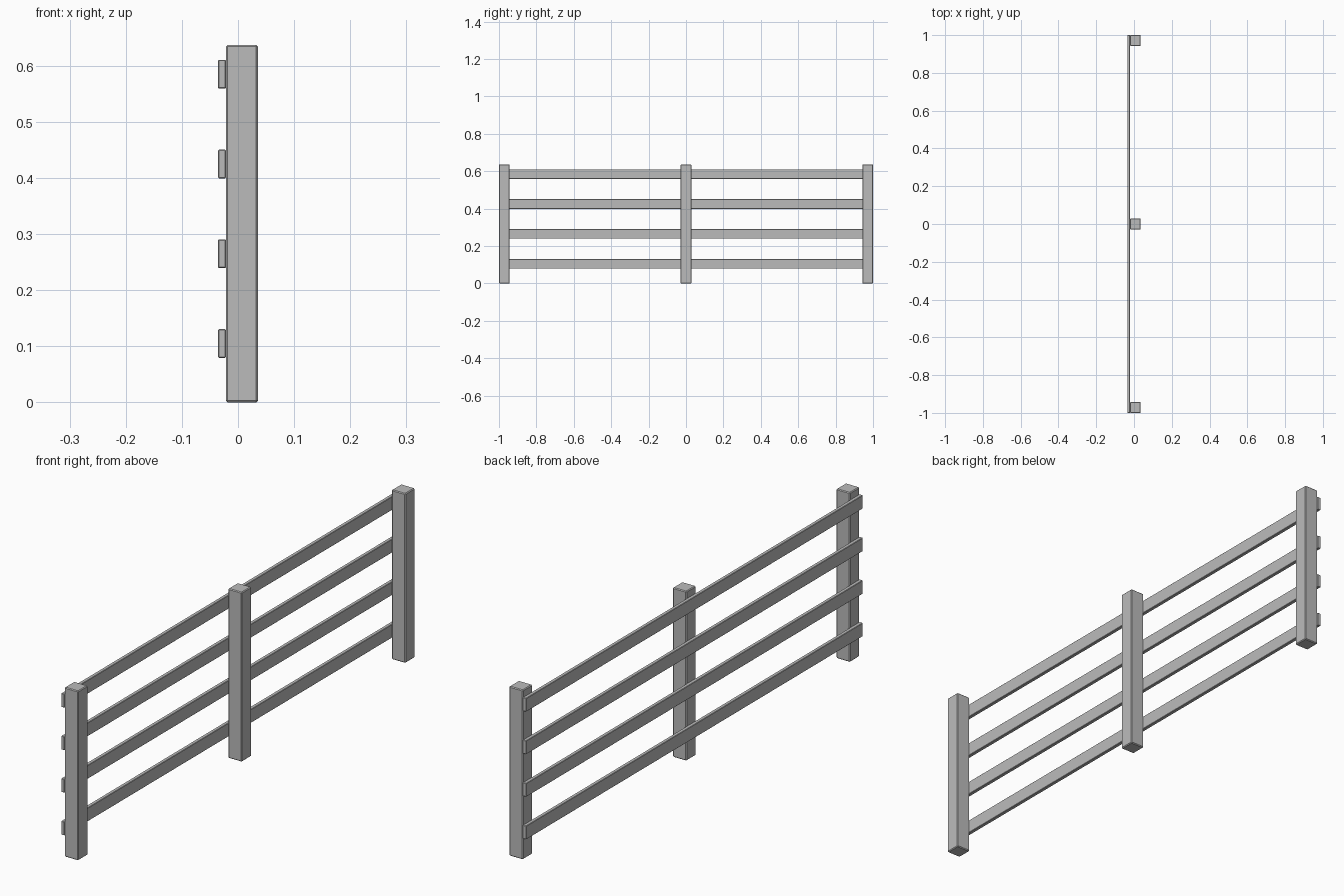
import bpy

if "Cube" in bpy.data.objects:
    bpy.data.objects.remove(bpy.data.objects["Cube"], do_unlink=True)

grey = bpy.data.materials.new("plain_grey")
grey.use_nodes = True
colour = (0.5, 0.5, 0.5, 1)
grey.diffuse_color = colour
grey.node_tree.nodes["Principled BSDF"].inputs["Base Color"].default_value = colour


def beam(name, centre, size, bevel):
    """Box with narrow chamfered edges."""
    bpy.ops.mesh.primitive_cube_add(size=1, location=centre)
    ob = bpy.context.object
    ob.name = name
    ob.scale = size
    bpy.ops.object.transform_apply(location=False, rotation=False, scale=True)
    mod = ob.modifiers.new("chamfer", "BEVEL")
    mod.width = bevel
    mod.segments = 1
    ob.data.materials.append(grey)
    return ob


POST, HEIGHT = 0.057, 0.637
RAIL_THICK, RAIL_HEIGHT = 0.014, 0.051
half_depth = (POST + RAIL_THICK) / 2

# Three square posts
for label, side in (("front", -1), ("middle", 0), ("back", 1)):
    beam(f"{label}_post",
         (half_depth - POST / 2, side * (1 - POST / 2), HEIGHT / 2),
         (POST, POST, HEIGHT), 0.003)

# Four rails fixed to one side of the posts
for i in range(4):
    beam(f"rail_{i + 1}",
         (RAIL_THICK / 2 - half_depth, 0, 0.105 + 0.16 * i),
         (RAIL_THICK, 2, RAIL_HEIGHT), 0.0015)
